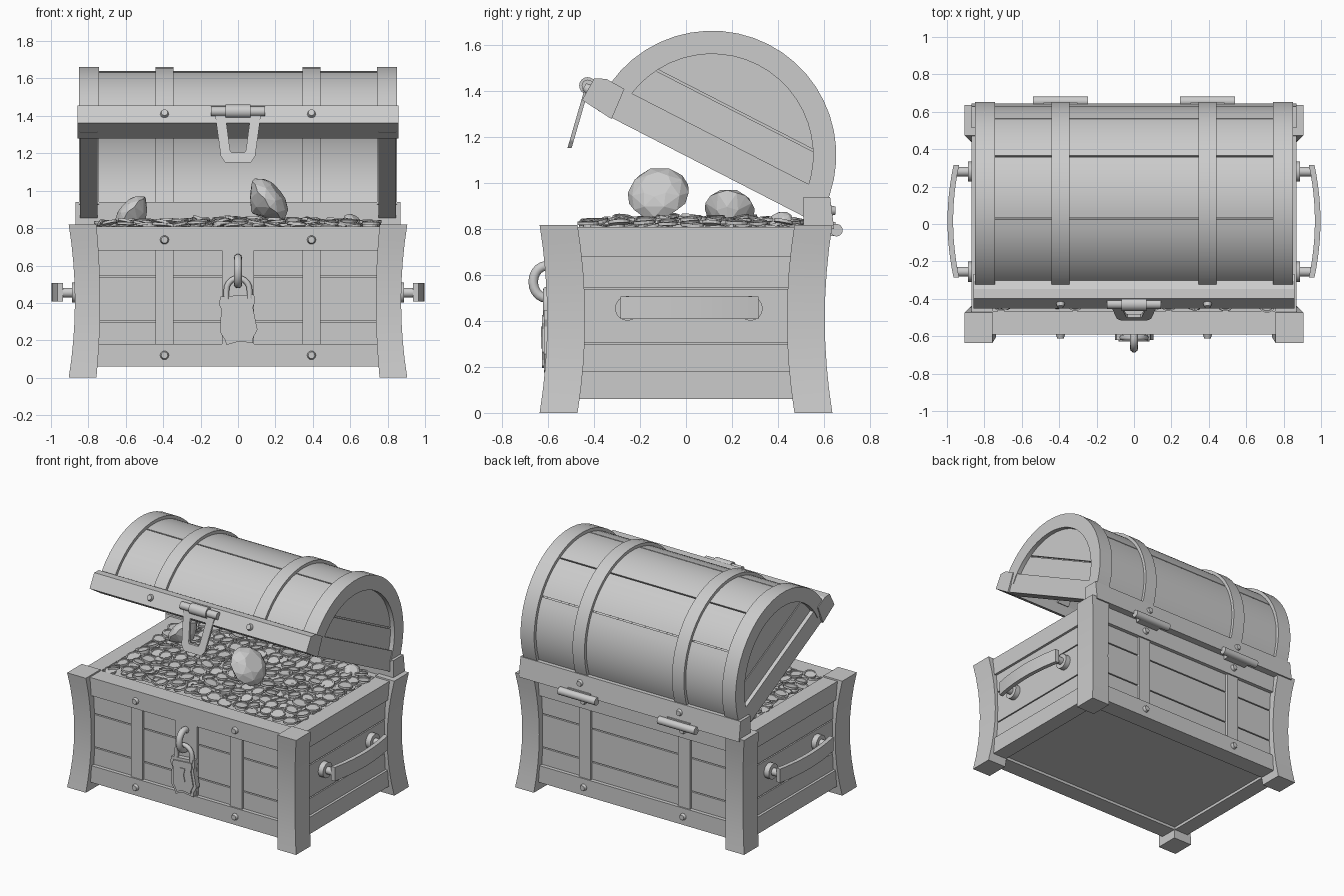
import bpy, bmesh, math, random
from mathutils import Vector, Matrix

if "Cube" in bpy.data.objects:
    bpy.data.objects.remove(bpy.data.objects["Cube"])

random.seed(4)


def finish(name, bm, smooth=None):
    bmesh.ops.recalc_face_normals(bm, faces=bm.faces[:])
    me = bpy.data.meshes.new(name)
    bm.to_mesh(me)
    bm.free()
    ob = bpy.data.objects.new(name, me)
    bpy.context.collection.objects.link(ob)
    if smooth:
        bpy.ops.object.select_all(action='DESELECT')
        ob.select_set(True)
        bpy.context.view_layer.objects.active = ob
        bpy.ops.object.shade_smooth_by_angle(angle=math.radians(smooth))
    return ob


def loft(name, rings, caps=True, closed=False, smooth=None):
    bm = bmesh.new()
    vs = [[bm.verts.new(p) for p in r] for r in rings]
    n = len(rings[0])
    pairs = list(zip(vs, vs[1:])) + ([(vs[-1], vs[0])] if closed else [])
    for a, b in pairs:
        for i in range(n):
            bm.faces.new((a[i], a[(i + 1) % n], b[(i + 1) % n], b[i]))
    if caps and not closed:
        bm.faces.new(vs[0])
        bm.faces.new(vs[-1])
    return finish(name, bm, smooth)


def prism(name, pts, axis, a, b, smooth=None):
    def at(p, t):
        q = list(p)
        q.insert(axis, t)
        return q
    return loft(name, [[at(p, t) for p in pts] for t in (a, b)], smooth=smooth)


def box(name, x0, x1, y0, y1, z0, z1):
    return prism(name, [(x0, y0), (x1, y0), (x1, y1), (x0, y1)], 2, z0, z1)


def rod(name, p0, p1, r0, r1=None, n=16):
    p0, p1 = Vector(p0), Vector(p1)
    q = (p1 - p0).to_track_quat('Z', 'Y')
    circ = [Vector((math.cos(k * math.tau / n), math.sin(k * math.tau / n), 0)) for k in range(n)]
    return loft(name, [[p + q @ (c * r) for c in circ] for p, r in ((p0, r0), (p1, r1 or r0))], smooth=40)


def tube(name, path, normal, r, closed=False, n=10):
    path, nrm, rings = [Vector(p) for p in path], Vector(normal), []
    m = len(path)
    for i, p in enumerate(path):
        a = path[i - 1] if closed or i else p
        b = path[(i + 1) % m] if closed or i < m - 1 else p
        side = (b - a).normalized().cross(nrm)
        rings.append([p + r * (math.cos(k * math.tau / n) * nrm + math.sin(k * math.tau / n) * side)
                      for k in range(n)])
    return loft(name, rings, closed=closed, smooth=50)


# ---- chest body: core, curved corner posts, rails, planks, straps, bolts
box("body_core", -.8, .8, -.54, .54, .08, .785)
for sx in (-1, 1):
    for sy in (-1, 1):
        rings = []
        for k in range(9):
            t = k / 8
            c = .033 * (1 - (2 * t - 1) ** 2)
            X0, X1, Y0, Y1 = .905 - c, .757 - c * .6, .637 - c, .472 - c
            rings.append([(sx * x, sy * y, .818 * t) for x, y in ((X0, Y0), (X1, Y0), (X1, Y1), (X0, Y1))])
        loft("corner_post", rings, smooth=30)
rows = [(.175, .299), (.307, .537), (.545, .685)]
for s in (-1, 1):
    for z0, z1 in ((.06, .18), (.68, .808)):
        box("long_rail", -.77, .77, s * .592, s * .465, z0, z1)
        box("side_rail", s * .868, s * .755, -.5, .5, z0, z1)
    for z0, z1 in rows:
        box("long_plank", -.77, .77, s * .565, s * .53, z0, z1)
        box("side_plank", s * .85, s * .79, -.5, .5, z0, z1)
    for x in (-.393, .393):
        box("body_strap", x - .047, x + .047, s * .582, s * .54, .17, .69)
        for z in (.12, .737):
            rod("body_bolt", (x, s * .585, z), (x, s * .612, z), .026, .018, 10)
box("lock_strap", -.085, .085, -.585, -.54, .17, .69)

# ---- back rail with hinges
prism("back_rail", [(.512, .8), (.645, .8), (.627, .94), (.512, .94)], 0, -.87, .87)
for x in (-.393, .393):
    rod("hinge_barrel", (x - .147, .655, .795), (x + .147, .655, .795), .027)
    box("hinge_leaf", x - .09, x + .09, .6, .65, .77, .83)
    rod("hinge_bolt", (x, .625, .88), (x, .65, .88), .026, .018, 10)

# ---- side handles
for s in (-1, 1):
    arc = [(t, .965 + .032 * (1 - t * t)) for t in [k / 6 - 1 for k in range(13)]]
    pts = [(s * x, .015 + .3 * t) for t, x in arc] + [(s * (x - .03), .015 + .3 * t) for t, x in arc[::-1]]
    prism("handle_grip", pts, 2, .408, .507, smooth=30)
    for y in (-.255, .28):
        rod("handle_pin", (s * .84, y, .455), (s * .96, y, .455), .026)
        rod("handle_flange", (s * .84, y, .455), (s * .888, y, .455), .054)

# ---- lid: arc about a centre, with the local frame opened by 27 degrees
TH = math.radians(27.2)
CY, CZ, C, S = .113, 1.122, math.cos(TH), math.sin(TH)


def L(u, v):
    return (.63 - C * u + S * v, .794 + S * u + C * v)


def arc_pts(r, a0, a1, n):
    return [(CY + r * math.cos(math.radians(a0 + (a1 - a0) * k / n)),
             CZ + r * math.sin(math.radians(a0 + (a1 - a0) * k / n))) for k in range(n + 1)]


def arch(name, r0, r1, a0, a1, x0, x1, n=24):
    prism(name, arc_pts(r1, a0, a1, n) + arc_pts(r0, a0, a1, n)[::-1], 0, x0, x1, smooth=30)


arch("lid_shell", .465, .503, -26, 152, -.78, .78)
breaks = [-24, 29.8, 61.3, 99.3, 152]
for a, b in zip(breaks, breaks[1:]):
    arch("lid_plank", .48, .518, a + .45, b - .45, -.77, .77, 10)
for x in (-.393, .393):
    arch("lid_strap", .45, .54, -24, 152, x - .047, x + .047)


def panel(name, v0, v1, x0, x1, r=.455):
    a0, a1 = [math.asin(min(1, (v - .055) / r)) for v in (v0, v1)]
    half = [(r * math.cos(a0 + (a1 - a0) * k / 10), r * math.sin(a0 + (a1 - a0) * k / 10)) for k in range(11)]
    top = half[:-1] if half[-1][0] < 1e-4 else half
    prism(name, [L(.612 - u, .055 + v) for u, v in half] +
          [L(.612 + u, .055 + v) for u, v in top[::-1]], 0, x0, x1)


for s in (-1, 1):
    arch("lid_end_rib", .44, .541, -26, 152, s * .743, s * .85)
    prism("lid_end_rail", [L(.1, 0), L(1.14, 0), L(1.14, .135), L(.1, .135)], 0, s * .75, s * .845)
    panel("lid_end_backing", .06, .6, s * .75, s * .8, .46)
    panel("lid_end_plank_low", .12, .27, s * .78, s * .818)
    panel("lid_end_plank_high", .279, .6, s * .78, s * .818)
prism("lid_front_rail", [L(1.07, -.005), L(1.222, .01), L(1.218, .118), L(1.17, .14), L(1.08, .137)], 0, -.857, .857)
for x in (-.393, .393):
    rod("lid_bolt", (x, *L(1.21, .065)), (x, *L(1.24, .065)), .026, .018, 10)

# ---- hasp hanging from the lid
hy, hz = -.428, 1.424
rod("hasp_pin", (-.145, hy, hz), (.145, hy, hz), .026)
rod("hasp_knuckle", (-.067, hy, hz), (.067, hy, hz), .037)
box("hasp_mount", -.067, .067, hy, hy + .06, hz - .03, hz + .025)
outer = [(-.122, 1.405), (-.092, 1.185), (-.07, 1.152), (.07, 1.152), (.092, 1.185), (.122, 1.405)]
inner = [(-.062, 1.365), (-.042, 1.215), (-.035, 1.205), (.035, 1.205), (.042, 1.215), (.062, 1.365)]


def tilt(p, d):
    return (p[0], hy + (p[1] - hz) * .29 + d, p[1])


loft("hasp_plate", [[tilt(p, d) for p in ring] for ring, d in
                    ((outer, -.009), (inner, -.009), (inner, .009), (outer, .009))], closed=True)

# ---- padlock, shackle and staple ring
R = Matrix.Rotation(math.radians(4), 2)
body = [(-.085, .13), (.095, .13), (.098, .09), (.084, .06), (.092, 0), (.1, -.06), (.075, -.1), (.07, -.13),
        (0, -.115), (-.07, -.13), (-.078, -.1), (-.1, -.06), (-.095, 0), (-.084, .06), (-.096, .09)]
turned = [(p.x, p.y + .31) for p in (R @ Vector(q) for q in body)]
prism("padlock_body", turned, 1, -.58, -.619)
prism("padlock_face", [(x * .8, .31 + (z - .31) * .85) for x, z in turned], 1, -.6, -.627)
prism("keyhole", [(-.022, .28), (.022, .28), (.011, .33), (.022, .375), (-.022, .375), (-.011, .33)], 1, -.6, -.632)
arcp = [k * math.pi / 10 for k in range(11)]
tube("padlock_shackle", [(.062, -.607, .42)] + [(.062 * math.cos(a), -.607, .468 + .065 * math.sin(a)) for a in arcp]
     + [(-.062, -.607, .42)], (0, 1, 0), .016)
tube("staple_ring", [(0, -.607 + .058 * math.cos(k * math.tau / 20), .57 + .07 * math.sin(k * math.tau / 20))
                     for k in range(20)], (1, 0, 0), .022, closed=True)

# ---- coins: rimmed discs scattered over the filling
bm = bmesh.new()
for layer, (nx, ny) in enumerate(((20, 13), (15, 9))):
    for i in range(nx):
        for j in range(ny):
            x = -.7 + 1.4 * i / (nx - 1) + random.uniform(-.022, .022)
            y = -.41 + .87 * (j + .3 * (i % 2)) / (ny - .7) + random.uniform(-.02, .02)
            mound = max(0, 1 - (x / .75) ** 2) * max(0, 1 - ((y - .03) / .5) ** 2)
            z = .8 + .018 * layer + .022 * mound + random.uniform(0, .014)
            r = random.uniform(.04, .05)
            m = Matrix.Translation((x, y, z)) @ Matrix.Rotation(random.gauss(0, .14), 4, 'X') \
                @ Matrix.Rotation(random.gauss(0, .14), 4, 'Y')
            rings = [[bm.verts.new(m @ Vector((q * r * math.cos(k * math.tau / 14), q * r * math.sin(k * math.tau / 14), h)))
                      for k in range(14)] for q, h in ((1, -.007), (1, .007), (.82, .007), (.78, .003))]
            for a, b in zip(rings, rings[1:]):
                for k in range(14):
                    bm.faces.new((a[k], a[(k + 1) % 14], b[(k + 1) % 14], b[k]))
            bm.faces.new(rings[0][::-1])
            bm.faces.new(rings[-1])
finish("coins", bm)


# ---- cut gems
def gem(name, centre, normal, r):
    q = Vector(normal).to_track_quat('Z', 'Y')
    g = bmesh.new()
    for f, h, off in ((.5, .48, 0), (.84, .3, .5), (1, .04, 0), (1, -.04, .5), (.6, -.5, 0), (.08, -.85, 0)):
        for k in range(8):
            a = (k + off) * math.tau / 8
            g.verts.new(Vector(centre) + q @ Vector((f * r * math.cos(a), f * r * math.sin(a), h * r)))
    bmesh.ops.convex_hull(g, input=g.verts[:])
    finish(name, g)


gem("large_gem", (.165, -.12, .955), (.75, -.15, .6), .135)
gem("medium_gem", (-.57, .19, .885), (-.7, .1, .65), .11)
gem("small_gem", (.615, .41, .835), (.5, -.3, .7), .055)
